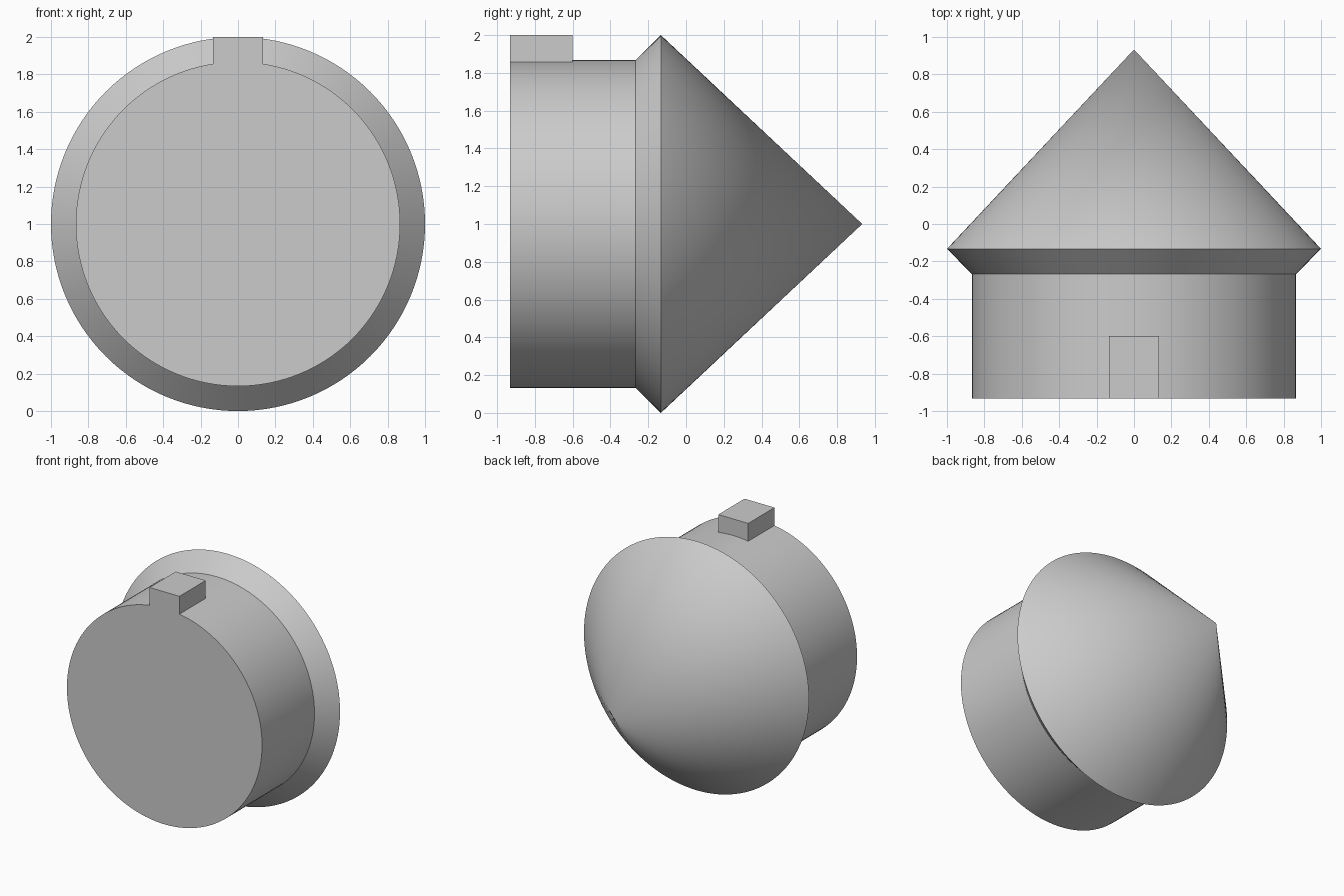
import bpy
import bmesh
from math import radians
from mathutils import Matrix, Vector

if "Cube" in bpy.data.objects:
    bpy.data.objects.remove(bpy.data.objects["Cube"], do_unlink=True)

SEGMENTS = 128
AXIS_HEIGHT = 1.0

grey = bpy.data.materials.new("plain grey")
grey.use_nodes = True
grey.diffuse_color = (0.6, 0.6, 0.6, 1)
grey.node_tree.nodes["Principled BSDF"].inputs["Base Color"].default_value = (0.6, 0.6, 0.6, 1)


def add_object(name, bm):
    bmesh.ops.recalc_face_normals(bm, faces=bm.faces)
    mesh = bpy.data.meshes.new(name)
    bm.to_mesh(mesh)
    bm.free()
    mesh.materials.append(grey)
    obj = bpy.data.objects.new(name, mesh)
    bpy.context.collection.objects.link(obj)
    return obj


# Turned body: cylinder, flared collar and cone, as (y, radius) along a level axis
profile = [(-0.933, 0.867), (-0.267, 0.867), (-0.133, 1.0)]
tip_y = 0.933
centre = Vector((0, 0, AXIS_HEIGHT))
bm = bmesh.new()
rings = []
for y, radius in profile:
    rings.append([
        bm.verts.new(centre + Matrix.Rotation(radians(360 * i / SEGMENTS), 3, 'Y')
                     @ Vector((0, y, radius)))
        for i in range(SEGMENTS)])
tip = bm.verts.new((0, tip_y, AXIS_HEIGHT))
bm.faces.new(rings[0])
for i in range(SEGMENTS):
    j = (i + 1) % SEGMENTS
    for a, b in zip(rings, rings[1:]):
        bm.faces.new((a[i], a[j], b[j], b[i]))
    bm.faces.new((rings[-1][i], rings[-1][j], tip))
body = add_object("pointed_plug", bm)

# Square key on top, flush with the flat end
low, high = Vector((-0.133, -0.933, 1.7)), Vector((0.133, -0.6, 2.0))
bm = bmesh.new()
bmesh.ops.create_cube(bm, size=1)
bmesh.ops.scale(bm, vec=high - low, verts=bm.verts)
bmesh.ops.translate(bm, vec=(low + high) / 2, verts=bm.verts)
key = add_object("locating_key", bm)
key.hide_render = True

# Fuse the key into the body
union = body.modifiers.new("join key", 'BOOLEAN')
union.operation = 'UNION'
union.solver = 'EXACT'
union.object = key
bpy.ops.object.select_all(action='DESELECT')
body.select_set(True)
bpy.context.view_layer.objects.active = body
bpy.ops.object.modifier_apply(modifier=union.name)
bpy.data.objects.remove(key, do_unlink=True)
bpy.ops.object.shade_smooth_by_angle(angle=radians(30))
